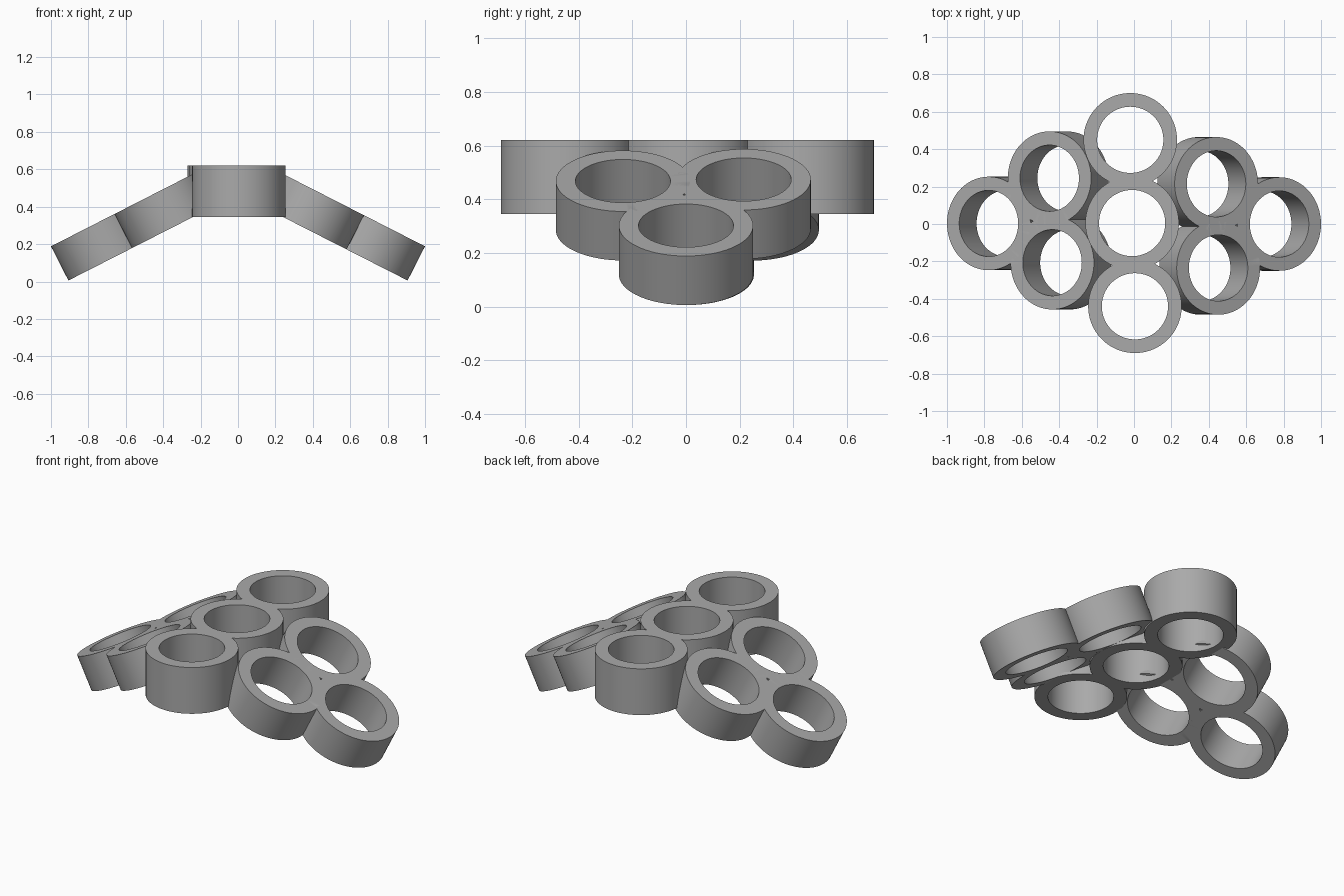
import bpy, bmesh, math
from mathutils import Matrix, Vector

if "Cube" in bpy.data.objects:
    bpy.data.objects.remove(bpy.data.objects["Cube"])

OUTER, INNER, SEGMENTS = 0.25, 0.177, 96
TILT = math.radians(27)

grey = bpy.data.materials.new("plain grey")
grey.diffuse_color = (0.4, 0.4, 0.4, 1)
grey.use_nodes = True
grey.node_tree.nodes["Principled BSDF"].inputs["Base Color"].default_value = grey.diffuse_color


def make_ring(name, top_centre, height, tilt):
    """Open tube whose top face is centred on top_centre, tilted about y."""
    bm = bmesh.new()
    loops = []
    for radius, z in ((OUTER, 0), (OUTER, -height), (INNER, -height), (INNER, 0)):
        loops.append([bm.verts.new((radius * math.cos(a), radius * math.sin(a), z))
                      for a in (2 * math.pi * i / SEGMENTS for i in range(SEGMENTS))])
    for k in range(4):
        a, b = loops[k], loops[(k + 1) % 4]
        for i in range(SEGMENTS):
            j = (i + 1) % SEGMENTS
            bm.faces.new((a[i], b[i], b[j], a[j]))
    bmesh.ops.recalc_face_normals(bm, faces=bm.faces)
    bm.transform(Matrix.Translation(Vector(top_centre)) @ Matrix.Rotation(tilt, 4, 'Y'))
    mesh = bpy.data.meshes.new(name)
    bm.to_mesh(mesh)
    bm.free()
    mesh.materials.append(grey)
    obj = bpy.data.objects.new(name, mesh)
    bpy.context.collection.objects.link(obj)
    return obj


def fuse(name, rings):
    """Join overlapping rings into one solid."""
    base = rings[0]
    base.name = name
    bpy.context.view_layer.objects.active = base
    for other in rings[1:]:
        mod = base.modifiers.new("fuse", 'BOOLEAN')
        mod.operation, mod.solver, mod.object = 'UNION', 'EXACT', other
        bpy.ops.object.modifier_apply(modifier=mod.name)
        bpy.data.objects.remove(other)
    return base


def wing_top(x):
    """Height of the sloping wing's upper plane."""
    return 0.188 + (1 - abs(x)) * math.tan(TILT)


# Level row of three taller rings
row = fuse("centre_row", [make_ring("row_ring", (x, y, 0.62), 0.275, 0)
                          for x, y in ((-0.01, 0.005), (-0.02, 0.45), (0.005, -0.44))])

# Sloping wings, three shorter rings each
wings = {
    "left_wing": (-1, ((-0.777, 0.003), (-0.452, 0.245), (-0.437, -0.207))),
    "right_wing": (1, ((0.777, 0.0), (0.44, 0.215), (0.451, -0.235))),
}
parts = [row]
for name, (side, centres) in wings.items():
    parts.append(fuse(name, [make_ring("wing_ring", (x, y, wing_top(x)), 0.205, side * TILT)
                             for x, y in centres]))

# Smooth round walls, sharp rims
for obj in parts:
    bpy.ops.object.select_all(action='DESELECT')
    obj.select_set(True)
    bpy.context.view_layer.objects.active = obj
    bpy.ops.object.shade_smooth_by_angle(angle=math.radians(30))
